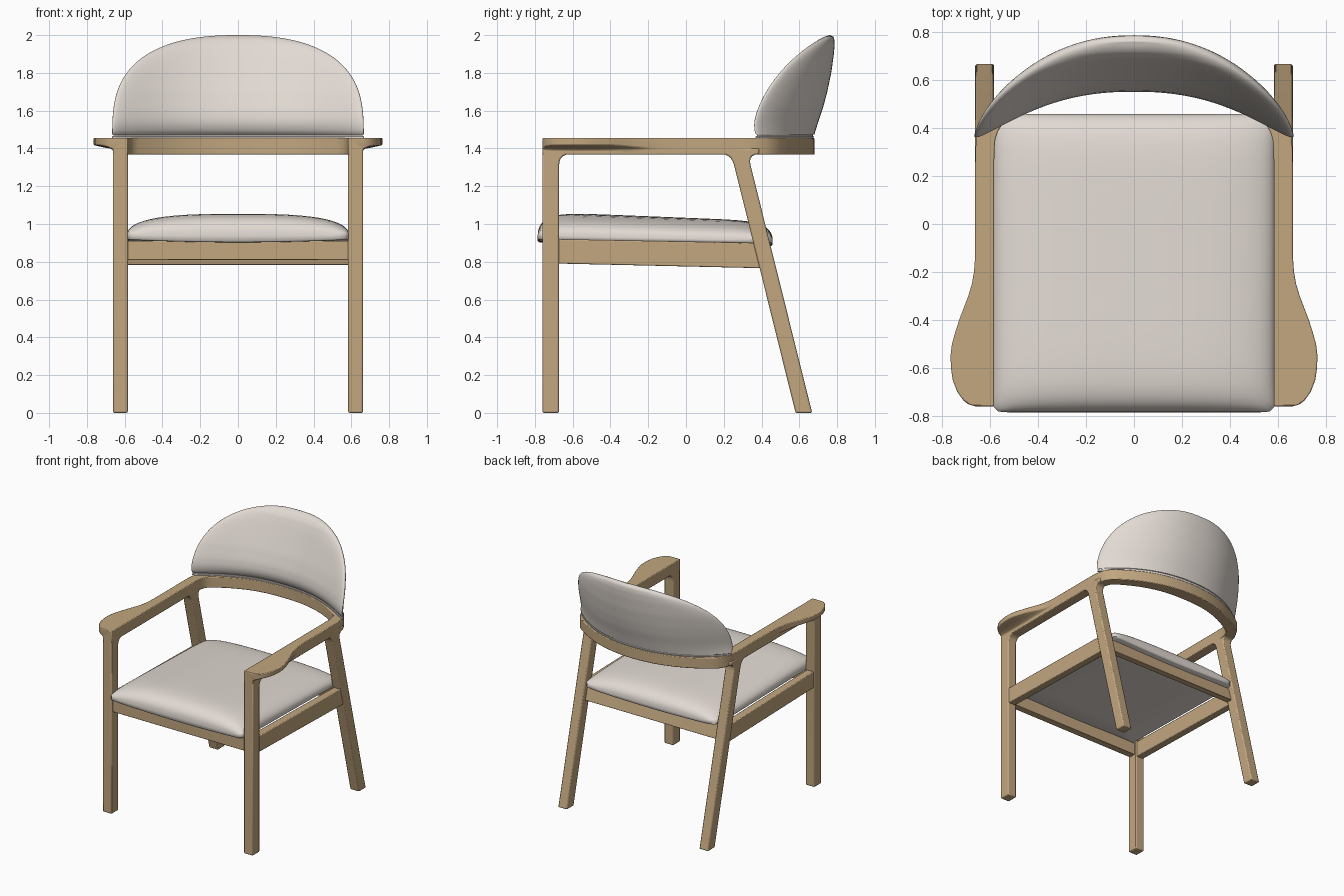
import bpy, bmesh, math

if "Cube" in bpy.data.objects:
    bpy.data.objects.remove(bpy.data.objects["Cube"])


def material(name, rgb):
    m = bpy.data.materials.new(name)
    m.diffuse_color = (*rgb, 1)
    m.use_nodes = True
    m.node_tree.nodes["Principled BSDF"].inputs["Base Color"].default_value = m.diffuse_color
    return m


WOOD = material("light_oak", (0.54, 0.385, 0.215))
FABRIC = material("warm_grey_fabric", (0.76, 0.70, 0.65))


def make(name, verts, faces, mat, bevel=0, mirror=False, angle=35):
    me = bpy.data.meshes.new(name)
    me.from_pydata(verts, [], faces)
    bm = bmesh.new()
    bm.from_mesh(me)
    bmesh.ops.remove_doubles(bm, verts=bm.verts, dist=1e-5)
    bmesh.ops.recalc_face_normals(bm, faces=bm.faces)
    bm.to_mesh(me)
    bm.free()
    me.materials.append(mat)
    ob = bpy.data.objects.new(name, me)
    bpy.context.collection.objects.link(ob)
    if mirror:
        ob.modifiers.new("mirror", 'MIRROR').use_clip = True
    if bevel:
        b = ob.modifiers.new("bevel", 'BEVEL')
        b.width, b.segments, b.limit_method = bevel, 2, 'ANGLE'
        b.angle_limit = math.radians(40)
    bpy.ops.object.select_all(action='DESELECT')
    bpy.context.view_layer.objects.active = ob
    ob.select_set(True)
    bpy.ops.object.shade_smooth_by_angle(angle=math.radians(angle))
    return ob


def loft(rings, cap_start=True, cap_end=True):
    n = len(rings[0])
    verts = [p for r in rings for p in r]
    faces = [(k * n + i, k * n + (i + 1) % n, (k + 1) * n + (i + 1) % n, (k + 1) * n + i)
             for k in range(len(rings) - 1) for i in range(n)]
    if cap_start:
        faces.append(tuple(range(n)))
    if cap_end:
        faces.append(tuple(range((len(rings) - 1) * n, len(rings) * n)))
    return verts, faces


def side_prism(name, profile, x0, x1, bevel=0.006, mirror=True):
    """Extrude a y-z profile from x0 to x1."""
    rings = [[(x, y, z) for y, z in profile] for x in (x0, x1)]
    return make(name, *loft(rings), WOOD, bevel, mirror)


def fillet(a, c, b, n=5):
    ts = [i / n for i in range(n + 1)]
    return [tuple((1 - t) ** 2 * a[i] + 2 * t * (1 - t) * c[i] + t * t * b[i] for i in (0, 1))
            for t in ts]


def interp(table, v):
    """Linearly interpolate a list of (key, value) pairs."""
    if v <= table[0][0]:
        return table[0][1]
    for (a, p), (b, q) in zip(table, table[1:]):
        if v <= b:
            return p + (q - p) * (v - a) / (b - a)
    return table[-1][1]


def back_arc(x):
    return 0.63 - 0.237 * (abs(x) / 0.64) ** 2.25


# Legs, flaring into the arms
XI, XO = 0.583, 0.662
side_prism("front_legs", [(-.76, 0), (-.672, 0)] + fillet((-.672, 1.31), (-.672, 1.369), (-.613, 1.369))
           + [(-.613, 1.40), (-.76, 1.40)], XI, XO, 0.008)
side_prism("rear_legs", [(.58, 0), (.668, 0)] + fillet((.342, 1.31), (.327, 1.369), (.387, 1.369))
           + [(.387, 1.40), (.19, 1.40)] + fillet((.19, 1.369), (.24, 1.369), (.255, 1.31)),
           XI, XO, 0.008)

# Seat frame
side_prism("side_rails", [(-.69, .791), (.41, .766), (.37, .90), (-.69, .92)], .592, .654)
side_prism("front_rail", [(-.745, .81), (-.69, .81), (-.69, .91), (-.745, .91)], -.6, .6, .004, False)
side_prism("rear_rail", [(.385, .783), (.435, .783), (.405, .895), (.355, .895)], -.6, .6, .004, False)

# Arms and back rail: one swept section, widened into paddles at the front
paddle = [(-.76, .662), (-.752, .69), (-.735, .712), (-.70, .737), (-.65, .756), (-.60, .763),
          (-.55, .765), (-.50, .759), (-.45, .745), (-.40, .729), (-.35, .71), (-.30, .691),
          (-.25, .676), (-.20, .667), (-.13, .662)]
W = .0395
stations = [(.6225, y, 1, 0, o - .6225, W) for y, o in paddle]
stations += [(.6225, y, 1, 0, W, W) for y in (0, .15, .25)]
curve = [(.6215, .31), (.617, .36), (.604, .402)]
curve += [(x, back_arc(x)) for x in (.58, .55, .51, .46, .4, .33, .25, .17, .08, 0)]
for i, (x, y) in enumerate(curve):
    ax, ay = curve[i - 1] if i else (.6225, .25)
    bx, by = curve[i + 1] if i + 1 < len(curve) else (-ax, ay)
    d = math.hypot(bx - ax, by - ay)
    w = W + .0115 * (1 - x / .6225)
    stations.append((x, y, (by - ay) / d, -(bx - ax) / d, w, w))
rings = []
for x, y, nx, ny, o, w in stations:
    ext = max(0, o - w)
    root = min(o, w)
    g = min(1, ext / .06)
    sec = [(-w, 1.367), (root, 1.367), (root, 1.392), (root + ext * .12, 1.396 + .003 * g),
           (root + ext * .5, 1.40 + .006 * g), (o, 1.404 + .014 * g), (o, 1.455), (-w, 1.455)]
    rings.append([(max(0, x + nx * s) if x else 0, y + ny * s, z) for s, z in sec])
make("arms_and_back_rail", *loft(rings, cap_end=False), WOOD, 0.008, True)

# Seat cushion: domed rounded rectangle made of concentric rings
HX, HY, CY, N = 0.588, 0.622, -0.163, 192


def cushion_ring(s, top):
    ring = []
    for i in range(N):
        a = 2 * math.pi * (i + .5) / N
        c, d = math.cos(a), math.sin(a)
        e = 22 if d > 0 else 44
        k = (abs(c) ** e + abs(d) ** e) ** (-1 / e)
        u, v = s * c * k, s * d * k
        y = CY + v * HY
        if top:
            pv = 9 if v > 0 else 8
            f = max(0, 1 - abs(u) ** 3) ** .4 * max(0, 1 - abs(v) ** pv) ** .45
            z = .935 + .12 * f - .04 * (y + .55) * f - .022 * (y + .6) * (1 - f)
        else:
            z = .903 - .016 * (y + .76) + .014 * u * u
        ring.append((u * HX, y, z))
    return ring


rings = [cushion_ring(.02, False), cushion_ring(.6, False), cushion_ring(.985, False)]
rings.append([(x, y, z + .006) for x, y, z in cushion_ring(1, False)])
rings += [cushion_ring(s, True) for s in
          (1, .997, .99, .98, .965, .945, .92, .89, .85, .8, .72, .62, .5, .36, .2, .02)]
make("seat_cushion", *loft(rings), FABRIC, angle=60)

# Backrest: stacked lens-shaped slices that follow the rail and recline
front = [(1.455, .585), (1.475, .583), (1.50, .563), (1.54, .551), (1.60, .557), (1.70, .59),
         (1.80, .631), (1.90, .672), (1.95, .695), (1.98, .718), (1.993, .738), (2.0, .76)]
back = [(1.455, .675), (1.475, .68), (1.55, .703), (1.62, .727), (1.70, .748), (1.80, .769),
        (1.90, .783), (1.95, .787), (1.98, .785), (1.993, .779), (2.0, .762)]
heights = [1.455, 1.464, 1.466, 1.473, 1.475]
heights += [1.475 + .525 * math.sin(math.pi / 2 * i / 36) for i in range(1, 37)]
rings = []
M = 48
for z in heights:
    q = (z - 1.455) / .545
    w = max(.002, .666 * max(0, 1 - q ** 3) ** .42)
    f, b = interp(front, z), interp(back, z)
    if z in (1.466, 1.473):  # seam groove
        f, b, w = f + .006, b - .006, w - .006
    mid, t = (f + b) / 2, (b - f) / 2
    ring = []
    for i in range(2 * M):
        a = math.pi * i / M
        u = math.cos(a)
        x = u * w
        lens = (1 - .42 * u * u) * math.sqrt(max(0, 1 - abs(u) ** 8))
        y = back_arc(x) + mid - .63
        ring.append((x, y + math.copysign(lens * t, math.sin(a)), z))
    rings.append(ring)
make("backrest", *loft(rings), FABRIC, angle=50)
